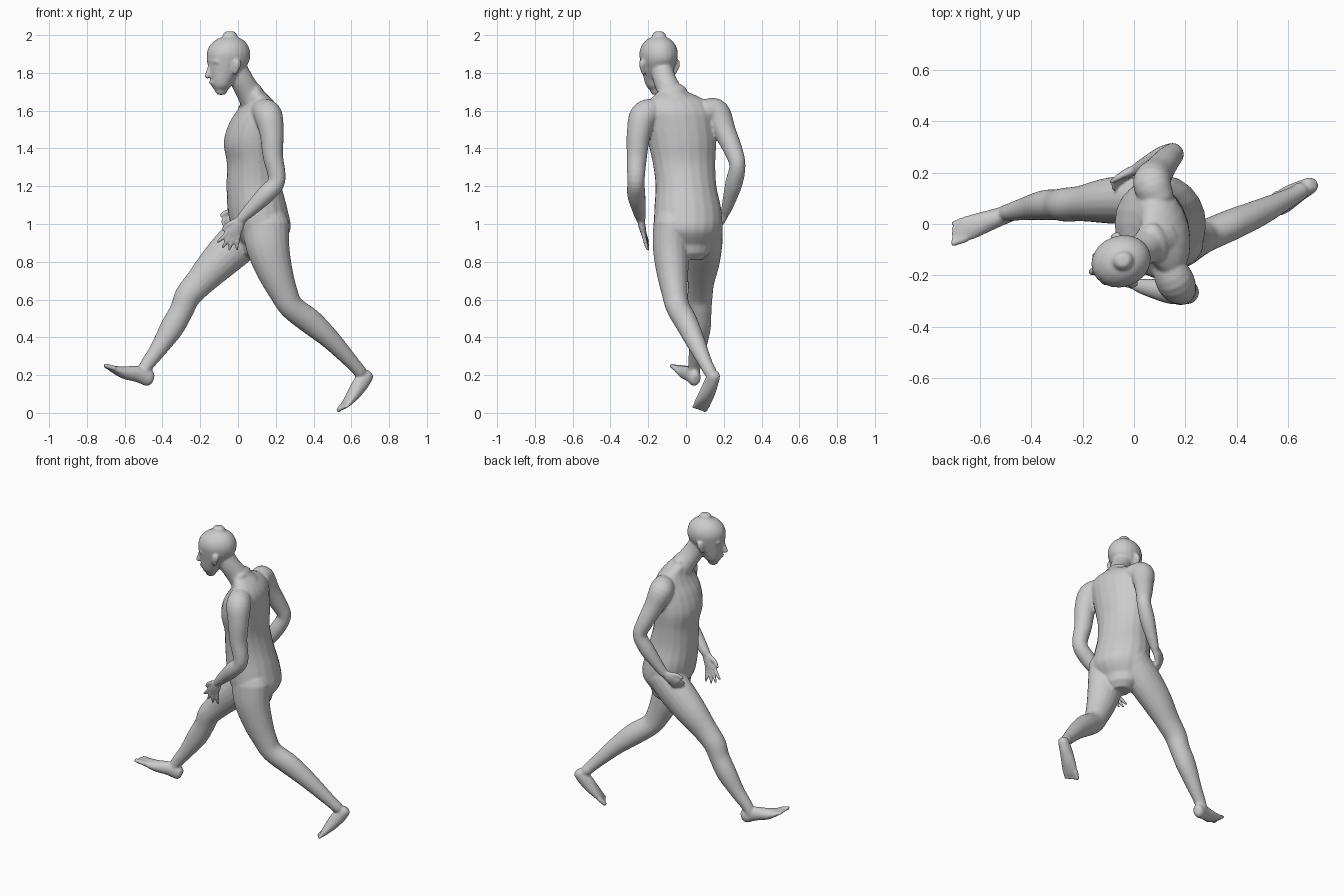
import bpy, bmesh
from math import sin, cos, tau
from mathutils import Vector as V

bm = bmesh.new()
SIDES = 20


def smooth_path(st, steps=5):
    """Catmull-Rom through stations (x, y, z, depth radius, width radius)."""
    out = []
    for i in range(len(st) - 1):
        a, b, c, d = st[max(i - 1, 0)], st[i], st[i + 1], st[min(i + 2, len(st) - 1)]
        for k in range(steps):
            t = k / steps
            out.append([0.5 * (2*q + (r - p)*t + (2*p - 5*q + 4*r - s)*t*t + (3*q - p - 3*r + s)*t**3)
                        for p, q, r, s in zip(a, b, c, d)])
    return out + [list(st[-1])]


def loft(stations, side=(0, 1, 0), axis=None):
    """Round-ended tube with elliptical sections; side is the width direction."""
    pts = smooth_path([s if len(s) == 5 else (*s, s[3]) for s in stations])
    pos = [V(p[:3]) for p in pts]
    rings = []
    for i, p in enumerate(pts):
        t = V(axis) if axis else (pos[min(i + 1, len(pos) - 1)] - pos[max(i - 1, 0)]).normalized()
        w = V(side)
        w = (w - t * w.dot(t)).normalized()
        rings.append([pos[i], t, w, w.cross(t), p[3], p[4]])

    def caps(ring, sign):
        o, t, w, d, a, b = ring
        return [[o + t * sign * min(a, b) * h, t, w, d, a * s, b * s] for h, s in ((.45, .88), (.8, .55))]
    flip = -1 if axis and (pos[-1] - pos[0]).dot(V(axis)) < 0 else 1
    rings = caps(rings[0], -flip)[::-1] + rings + caps(rings[-1], flip)
    loops = [[bm.verts.new(o + w * b * cos(tau*j/SIDES) + d * a * sin(tau*j/SIDES)) for j in range(SIDES)]
             for o, t, w, d, a, b in rings]
    for l, m in zip(loops, loops[1:]):
        for j in range(SIDES):
            bm.faces.new((l[j], l[(j+1) % SIDES], m[(j+1) % SIDES], m[j]))
    bm.faces.new(loops[0][::-1])
    bm.faces.new(loops[-1])


def hand(wrist, fwd, thumb_side, length, spread, curl):
    w, f = V(wrist), V(fwd).normalized()
    s = V(thumb_side)
    s = (s - f * s.dot(f)).normalized()
    c = V(curl)
    loft([(*w, .02, .026), (*(w + f*.045), .019, .034), (*(w + f*.095 + c*.2), .013, .04)], s)
    for k, l in ((1.5, .93), (.5, 1), (-.5, .97), (-1.5, .86)):
        a, b = w + f*.09 + s*k*.02 + c*.2, w + f*length*l + s*k*spread + c
        m = (a + b) / 2 + f*.008
        loft([(*a, .0115), (*m, .011), (*b, .008)], s)
    loft([(*(w + f*.025 + s*.02), .015), (*(w + f*.065 + s*.05 + c*.3), .013),
          (*(w + f*.1 + s*.06 + c*.5), .009)], s)


def toes(ball, tip, side, inner):
    """Five toes fanned across the ball; inner is +1 or -1 for the big toe side."""
    b, t, s = V(ball), V(tip), V(side).normalized() * inner
    for i in range(5):
        k = .036 - .018 * i
        e = t + (b - t) * (.11 * i) + s * k
        r = .015 if i == 0 else .0105
        loft([(*(b + s*k), r), (*e, r * .85)], side)


# torso
torso_side = (-.23, .97, 0)
loft([(.125, .015, .89, .10, .13), (.125, .01, .97, .152, .176), (.105, .01, 1.07, .158, .18),
      (.085, .0, 1.2, .145, .163), (.075, -.01, 1.32, .132, .168), (.07, -.02, 1.43, .143, .183),
      (.085, -.03, 1.53, .13, .188), (.105, -.035, 1.6, .105, .185),
      (.105, -.045, 1.655, .075, .15), (.08, -.07, 1.70, .05, .08)], torso_side, (0, 0, 1))

# neck
loft([(.10, -.055, 1.63, .08, .1), (.055, -.085, 1.70, .066, .068), (.015, -.115, 1.77, .062, .06),
      (-.02, -.13, 1.84, .062, .06)], torso_side)

# head
HC, HF, HS = V((-.05, -.145, 0)), V((-.94, -.34, 0)), V((-.34, .94, 0))


def at(f, s, z):
    return tuple(HC + HF * f + HS * s + V((0, 0, z)))


loft([(*at(.042, 0, 1.708), .034, .03), (*at(.04, 0, 1.73), .052, .052), (*at(.035, 0, 1.765), .066, .066),
      (*at(.018, 0, 1.81), .09, .08), (*at(.002, 0, 1.86), .113, .094), (*at(0, 0, 1.905), .117, .1),
      (*at(-.002, 0, 1.945), .103, .089), (*at(-.005, 0, 1.975), .073, .064),
      (*at(-.008, 0, 1.989), .042, .038)], HS, (0, 0, 1))
# nose, brow and lips
loft([(*at(.105, 0, 1.845), .008), (*at(.113, 0, 1.81), .012), (*at(.12, 0, 1.782), .014, .017)], HS)
loft([(*at(.085, -.055, 1.86), .014), (*at(.106, 0, 1.866), .013), (*at(.085, .055, 1.86), .014)], (0, 0, 1))
loft([(*at(.085, -.022, 1.748), .009), (*at(.099, 0, 1.75), .011), (*at(.085, .022, 1.748), .009)], (0, 0, 1))
# ears
for s in (-1, 1):
    loft([(*at(-.004, s*.088, 1.80), .012, .01), (*at(-.012, s*.1, 1.835), .02, .011),
          (*at(-.016, s*.102, 1.86), .018, .011)], HS)

# left arm, hanging and bent forward
loft([(.13, -.16, 1.60, .065), (.16, -.222, 1.575, .075), (.178, -.25, 1.48, .064), (.185, -.26, 1.36, .054),
      (.205, -.265, 1.23, .046), (.145, -.263, 1.155, .048), (.07, -.25, 1.08, .037), (.02, -.24, 1.03, .027)])
hand((.02, -.24, 1.03), (-.45, .15, -.85), (-.88, 0, .47), .185, .036, (0, .012, 0))

# right arm, elbow out and hand at the front of the hip
loft([(.09, .11, 1.6, .065), (.07, .16, 1.585, .075), (.095, .205, 1.49, .06), (.13, .25, 1.39, .05),
      (.15, .272, 1.31, .043), (.11, .255, 1.22, .046), (.055, .23, 1.13, .036), (.015, .212, 1.07, .027)], (.7, .7, 0))
hand((.015, .212, 1.07), (-.7, -.25, -.6), (-.55, 0, .75), .13, .02, (.015, -.045, -.015))

# right leg, striding forward
loft([(.10, .095, 1.0, .11, .1), (.0, .095, .9, .113, .098), (-.105, .09, .797, .099, .088),
      (-.2, .08, .695, .079, .07), (-.265, .075, .62, .07, .066), (-.3, .075, .54, .063, .06),
      (-.35, .073, .45, .063, .058), (-.42, .06, .34, .046, .045), (-.485, .045, .25, .036, .034),
      (-.5, .04, .215, .034, .034)])
foot_r = (-.3, .95, 0)
loft([(-.475, .045, .185, .045, .034), (-.53, .025, .205, .043, .037), (-.6, .0, .213, .034, .044),
      (-.65, -.018, .228, .021, .048), (-.675, -.025, .238, .014, .046)], foot_r)
toes((-.665, -.022, .236), (-.712, -.04, .25), foot_r, -1)

# left leg, trailing and pushing off
loft([(.145, -.075, 1.0, .125, .098), (.158, -.08, .88, .115, .096), (.195, -.072, .75, .095, .085),
      (.24, -.06, .64, .076, .07), (.285, -.043, .56, .066, .063), (.385, .0, .482, .067, .06),
      (.49, .045, .388, .053, .052), (.61, .105, .26, .037, .036), (.645, .127, .22, .035, .035)])
foot_l = (-.4, .9, -.05)
loft([(.682, .148, .195, .036, .033), (.65, .132, .155, .043, .037), (.612, .11, .1, .035, .044),
      (.58, .088, .056, .022, .048), (.568, .08, .04, .015, .046)], foot_l)
toes((.572, .083, .045), (.546, .066, .016), foot_l, 1)

# body: fuse all parts into one smooth skin
bmesh.ops.recalc_face_normals(bm, faces=bm.faces)
mesh = bpy.data.meshes.new("body")
bm.to_mesh(mesh)
bm.free()
body = bpy.data.objects.new("body", mesh)
bpy.context.collection.objects.link(body)
skin = body.modifiers.new("skin", 'REMESH')
skin.mode = 'VOXEL'
skin.voxel_size = .007
skin.use_smooth_shade = True
soft = body.modifiers.new("soften", 'SMOOTH')
soft.factor = .5
soft.iterations = 5
